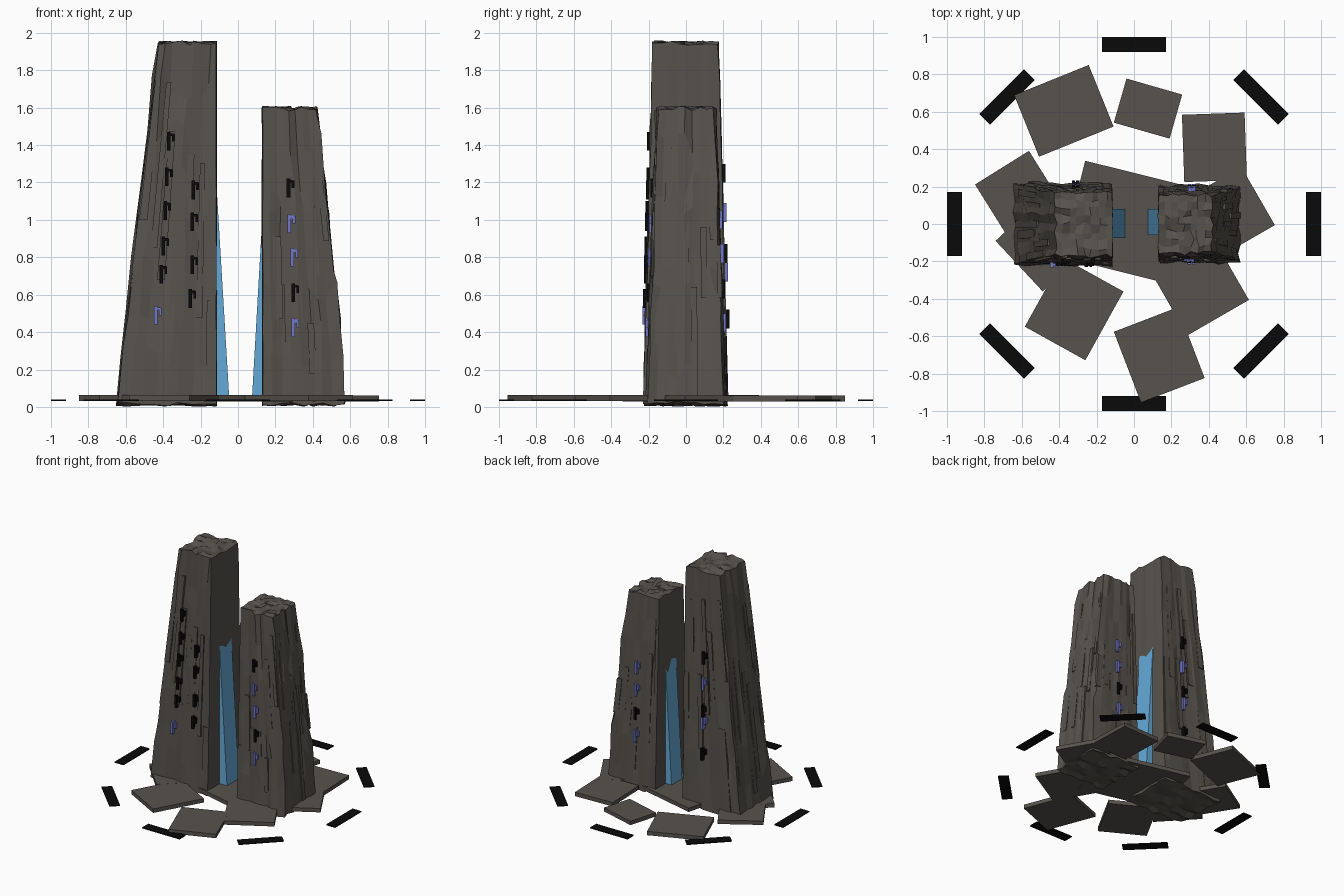
import bpy, bmesh, math, random
from mathutils import Matrix, Vector

random.seed(7)
cube = bpy.data.objects.get("Cube")
if cube:
    bpy.data.objects.remove(cube, do_unlink=True)


def material(name, rgb):
    m = bpy.data.materials.new(name)
    m.use_nodes = True
    m.diffuse_color = (*rgb, 1)
    m.node_tree.nodes["Principled BSDF"].inputs["Base Color"].default_value = (*rgb, 1)
    return m


STONE = material("grey stone", (0.095, 0.086, 0.074))
WATER = material("water blue", (0.13, 0.40, 0.68))
BLACK = material("black", (0.003, 0.003, 0.003))
VIOLET = material("window violet", (0.17, 0.19, 0.60))


def finish(name, bm, mat):
    bmesh.ops.recalc_face_normals(bm, faces=bm.faces)
    mesh = bpy.data.meshes.new(name)
    bm.to_mesh(mesh)
    bm.free()
    mesh.materials.append(mat)
    obj = bpy.data.objects.new(name, mesh)
    bpy.context.collection.objects.link(obj)
    return obj


def add_box(bm, center, size, angle=0):
    mat = (Matrix.Translation(center) @ Matrix.Rotation(math.radians(angle), 4, "Z")
           @ Matrix.Diagonal((*size, 1)))
    return bmesh.ops.create_cube(bm, size=1, matrix=mat)["verts"]


def tower_shape(inner, outer_base, outer_top, y_base, y_top, height, power):
    """Map unit coordinates (u: inner to outer, v: front to back, t: up) to the tower."""
    def place(u, v, t):
        outer = outer_base + (outer_top - outer_base) * max(t, 0) ** power
        depth = y_base + (y_top - y_base) * t
        return Vector((inner + (outer - inner) * u, v * depth, 0.015 + t * height))
    return place


def build_tower(name, place, height):
    # Rough block: every vertical column is pushed in or out as a whole
    bm = bmesh.new()
    bmesh.ops.create_cube(bm, size=2)
    bmesh.ops.subdivide_edges(bm, edges=bm.edges[:], cuts=7, use_grid_fill=True)
    shift = {}
    for vert in bm.verts:
        u, v, t = (vert.co.x + 1) / 2, vert.co.y, (vert.co.z + 1) / 2
        key = (round(u, 2), round(v, 2))
        if key not in shift:
            shift[key] = Vector([random.uniform(-0.008, 0.008) for _ in "xy"] + [0])
        end = t < 0.01 or t > 0.99
        rough = 0.004 if u < 0.01 else 0.007
        wobble = Vector((random.uniform(-rough, rough), random.uniform(-rough, rough),
                         random.uniform(-0.014, 0.014) if end else random.uniform(-0.08, 0.08)))
        move = shift[key] + wobble
        if u < 0.01:
            move.x *= 0.4
        vert.co = place(u, v, t) + move
    # Thin upright rock strips standing proud of the walls
    for side in ("front", "back", "outer"):
        for i in range(7):
            a = (i + random.uniform(0.0, 0.3)) / 7
            b = a + random.uniform(0.07, 0.12)
            low = random.uniform(0, 0.6)
            high = min(0.98, low + random.uniform(0.15, 0.5))
            for vert in bmesh.ops.create_cube(bm, size=2)["verts"]:
                x, y, z = vert.co
                along = a if x < 0 else b
                t = low if z < 0 else high
                if side == "outer":
                    vert.co = place(1.012 if y > 0 else 0.9, along * 1.9 - 0.95, t)
                else:
                    sign = -1 if side == "front" else 1
                    vert.co = place(along, sign * (1.025 if y > 0 else 0.9), t)
    return finish(name, bm, STONE)


left_shape = tower_shape(-0.115, -0.645, -0.42, 0.222, 0.172, 1.93, 1.0)
right_shape = tower_shape(0.13, 0.565, 0.415, 0.208, 0.155, 1.58, 1.25)
build_tower("tall_tower", left_shape, 1.93)
build_tower("short_tower", right_shape, 1.58)


# Windows: a tall bar with a short bar beside it
def windows(name, spots, shape, height, sign, mat):
    bm = bmesh.new()
    for x, z in spots:
        y = sign * (abs(shape(0, 1, z / height).y) + 0.004)
        add_box(bm, (x, y, z), (0.019, 0.036, 0.1))
        add_box(bm, (x - sign * 0.024, y, z + 0.02), (0.015, 0.036, 0.04))
        add_box(bm, (x - sign * 0.01, y, z + 0.035), (0.03, 0.02, 0.015))
    finish(name, bm, mat)


windows("tall_front_dark_windows",
        [(-0.37, 1.42), (-0.38, 1.23), (-0.24, 1.16), (-0.39, 1.05), (-0.245, 0.99),
         (-0.40, 0.86), (-0.245, 0.76), (-0.41, 0.71), (-0.255, 0.58)],
        left_shape, 1.93, -1, BLACK)
windows("tall_front_lit_windows", [(-0.44, 0.49)], left_shape, 1.93, -1, VIOLET)
windows("tall_back_dark_windows", [(-0.3, 1.25), (-0.3, 0.82), (-0.3, 0.47)],
        left_shape, 1.93, 1, BLACK)
windows("tall_back_lit_windows", [(-0.3, 1.04), (-0.3, 0.72)], left_shape, 1.93, 1, VIOLET)
windows("short_front_dark_windows", [(0.27, 1.17), (0.295, 0.61)], right_shape, 1.58, -1, BLACK)
windows("short_front_lit_windows", [(0.275, 0.98), (0.29, 0.80), (0.295, 0.425)],
        right_shape, 1.58, -1, VIOLET)
windows("short_back_dark_windows", [(0.32, 0.63)], right_shape, 1.58, 1, BLACK)
windows("short_back_lit_windows", [(0.32, 1.0), (0.32, 0.82), (0.32, 0.45)],
        right_shape, 1.58, 1, VIOLET)


# Waterfalls: slabs leaning against the inner walls
def waterfall(name, wall, foot, top, y0, y1):
    bm = bmesh.new()
    back = wall + (wall - foot) * 0.5
    profile = [(foot, 0.05), (wall, top), (back, top), (back, 0.05)]
    face = bm.faces.new([bm.verts.new((x, y0, z)) for x, z in profile])
    new = bmesh.ops.extrude_face_region(bm, geom=[face])["geom"]
    for vert in new:
        if isinstance(vert, bmesh.types.BMVert):
            vert.co.y = y1
    finish(name, bm, WATER)


waterfall("tall_waterfall", -0.117, -0.047, 1.22, -0.075, 0.08)
waterfall("short_waterfall", 0.132, 0.075, 1.05, -0.06, 0.08)

# Paving slabs: x, y, width, depth, turn in degrees
slabs = [(0, 0, 0.67, 0.53, -14), (-0.375, 0.605, 0.43, 0.355, 22),
         (0.075, 0.617, 0.31, 0.245, -16), (0.43, 0.41, 0.335, 0.36, 2),
         (0.49, 0.05, 0.40, 0.36, 30), (0.36, -0.345, 0.38, 0.36, 30),
         (0.135, -0.70, 0.365, 0.405, 21), (-0.32, -0.455, 0.37, 0.42, -29),
         (-0.605, 0.14, 0.34, 0.38, 32), (-0.486, -0.106, 0.37, 0.35, -47)]
for i, (x, y, w, d, turn) in enumerate(slabs):
    bm = bmesh.new()
    add_box(bm, (x, y, 0.045 + i * 0.0003), (w, d, 0.032), turn)
    finish(f"paving_slab_{i + 1}", bm, STONE)

# Ring of dark plates
for i in range(8):
    angle = i * math.pi / 4
    bm = bmesh.new()
    add_box(bm, (0.96 * math.cos(angle), 0.96 * math.sin(angle), 0.036),
            (0.08, 0.34, 0.008), math.degrees(angle))
    finish(f"ring_plate_{i + 1}", bm, BLACK)
